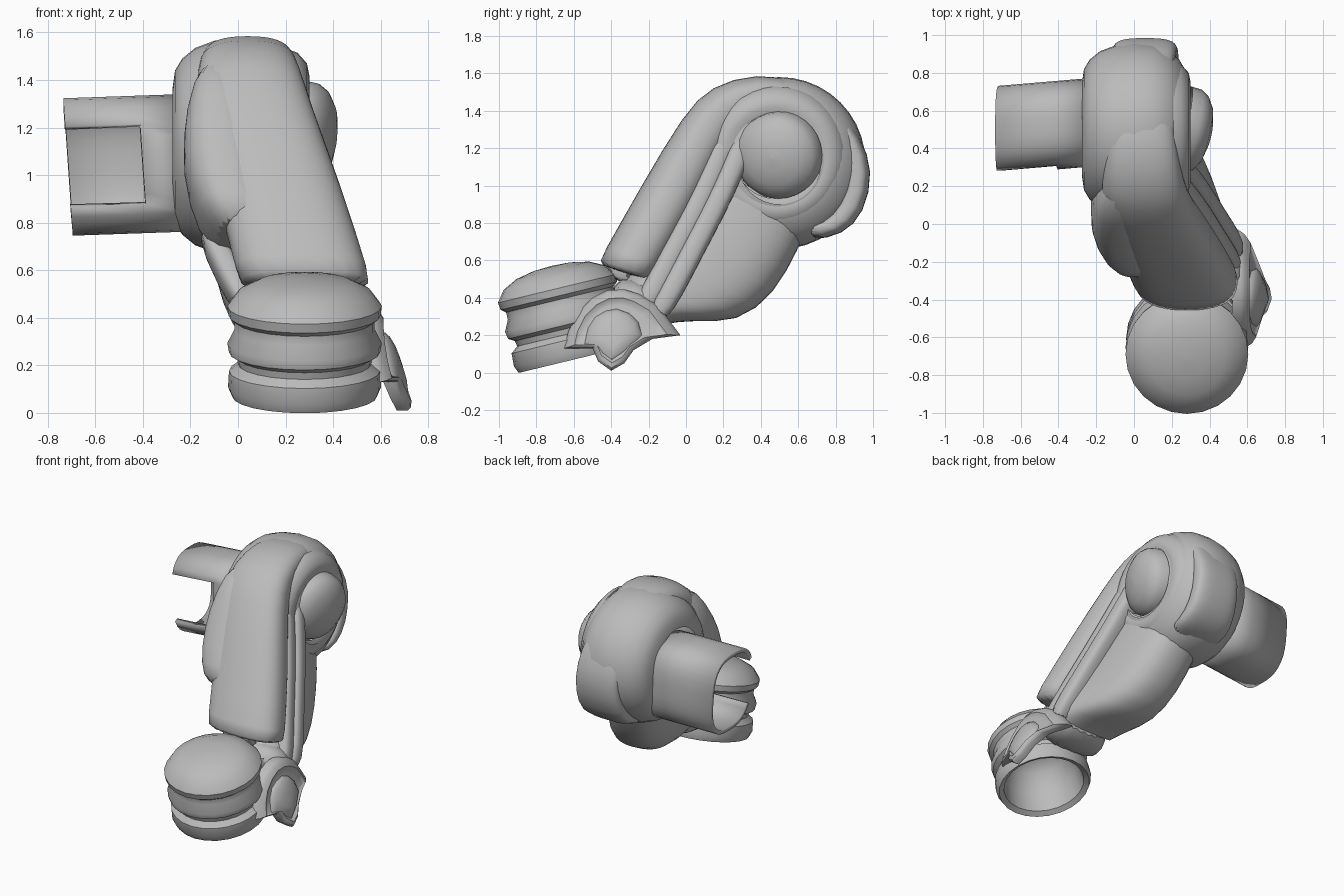
import bpy, bmesh, math
from mathutils import Vector

grey = bpy.data.materials.new("grey")
grey.diffuse_color = (0.5, 0.5, 0.5, 1)


def finish(bm, name, angle=40, subdiv=0):
    bmesh.ops.recalc_face_normals(bm, faces=bm.faces)
    me = bpy.data.meshes.new(name)
    bm.to_mesh(me)
    bm.free()
    me.materials.append(grey)
    me.shade_smooth()
    me.set_sharp_from_angle(angle=math.radians(angle))
    ob = bpy.data.objects.new(name, me)
    bpy.context.collection.objects.link(ob)
    if subdiv:
        mod = ob.modifiers.new("smooth", 'SUBSURF')
        mod.levels = mod.render_levels = subdiv
    return ob


def skin(bm, rings, caps=True):
    vs = [[bm.verts.new(p) for p in r] for r in rings]
    n = len(vs[0])
    for a, b in zip(vs, vs[1:]):
        for i in range(n):
            bm.faces.new((a[i], a[(i + 1) % n], b[(i + 1) % n], b[i]))
    if caps:
        bm.faces.new(vs[0])
        bm.faces.new(vs[-1])


def squircle(i, n, power):
    a = 2 * math.pi * (i + 0.5) / n
    return [math.copysign(abs(v) ** (2 / power), v) for v in (math.cos(a), math.sin(a))]


def loft(name, stations, power=2.6, n=20, caps=True):
    """Stations: front (y, z), back (y, z), centre x, half width."""
    bm = bmesh.new()
    rings = []
    for f, b, x, w in stations:
        F, B = Vector((x, *f)), Vector((x, *b))
        pts = [squircle(i, n, power) for i in range(n)]
        rings.append([(F + B) / 2 + Vector((w * c, 0, 0)) + (F - B) / 2 * s for c, s in pts])
    skin(bm, rings, caps)
    return finish(bm, name, 50, 1)


def lathe(name, profile, origin, axis, n=32, angle=40, caps=True):
    """Profile: (radius, distance along axis)."""
    rot = Vector((0, 0, 1)).rotation_difference(Vector(axis)).to_matrix()
    bm = bmesh.new()
    rings = []
    for r, h in profile:
        r = max(r, 0.0005)
        rings.append([Vector(origin) + rot @ Vector((r * math.cos(2 * math.pi * i / n),
                      r * math.sin(2 * math.pi * i / n), h)) for i in range(n)])
    skin(bm, rings, caps)
    return finish(bm, name, angle)


def leaning_plate(name, outline, layers):
    """Bowed side plate, lower edge leaning out. Layers: (scale, lift)."""
    cy, cz = -0.38, 0.22
    bm = bmesh.new()
    rings = []
    for s, d in layers:
        pts = [(cy + (y - cy) * s, cz + (z - cz) * s) for y, z in outline]
        rings.append([(0.58 + (0.45 - z) * 0.34 - 0.9 * (y + 0.36) ** 2 + d, y, z) for y, z in pts])
    skin(bm, rings)
    return finish(bm, name, 40)


# rounded upper joint, its side ring and its side dome
lathe("upper_joint", [(0.25, -0.275), (0.32, -0.265), (0.37, -0.235), (0.415, -0.18), (0.445, -0.1),
      (0.46, 0.0), (0.455, 0.1), (0.425, 0.18), (0.37, 0.24), (0.3, 0.28), (0.22, 0.3)],
      (0, 0.5, 1.12), (1, 0, 0), 40, 60, False)
lathe("side_ring", [(0.38, 0.21), (0.365, 0.25), (0.32, 0.29), (0.27, 0.3), (0.22, 0.28)],
      (0, 0.48, 1.15), (1, 0, 0), 36, 60, False)
lathe("side_dome", [(0.235, 0), (0.23, 0.06), (0.205, 0.1), (0.15, 0.135), (0.07, 0.155), (0, 0.16)],
      (0.25, 0.5, 1.165), (0.95, -0.22, -0.12), 28, 60, False)

# rear plate wrapping the back of the upper joint
loft("rear_plate", [((0.60, 1.47), (0.66, 1.54), 0.02, 0.14), ((0.72, 1.36), (0.82, 1.43), 0.03, 0.16),
     ((0.82, 1.22), (0.935, 1.26), 0.05, 0.17), ((0.86, 1.06), (1.005, 1.08), 0.06, 0.17),
     ((0.82, 0.9), (0.955, 0.85), 0.06, 0.18), ((0.72, 0.8), (0.84, 0.735), 0.05, 0.19),
     ((0.6, 0.8), (0.66, 0.7), 0.05, 0.19)], 3)

# inner limb
loft("inner_limb", [((0.08, 1.15), (0.66, 0.80), 0.05, 0.22), ((-0.02, 0.98), (0.61, 0.67), 0.09, 0.24),
     ((-0.1, 0.8), (0.48, 0.42), 0.15, 0.25), ((-0.2, 0.64), (0.28, 0.26), 0.21, 0.26),
     ((-0.3, 0.52), (0.03, 0.28), 0.27, 0.26), ((-0.36, 0.47), (-0.1, 0.26), 0.3, 0.25)], 2.5, caps=False)

# front shell sweeping over the joint
loft("front_shell", [((-0.475, 0.575), (-0.17, 0.48), 0.285, 0.28), ((-0.46, 0.61), (-0.15, 0.52), 0.28, 0.28),
     ((-0.24, 1.0), (0.05, 0.85), 0.175, 0.27), ((-0.01, 1.39), (0.22, 1.2), 0.065, 0.24),
     ((0.13, 1.535), (0.30, 1.33), 0.045, 0.22), ((0.38, 1.605), (0.42, 1.40), 0.04, 0.19),
     ((0.62, 1.56), (0.54, 1.38), 0.04, 0.17), ((0.74, 1.45), (0.63, 1.3), 0.04, 0.15)], 2.5)

# padded plate on the inner side
loft("inner_side_pad", [((0.14, 1.52), (0.32, 1.36), -0.09, 0.07), ((-0.01, 1.36), (0.3, 1.15), -0.085, 0.14),
     ((-0.15, 1.13), (0.22, 0.9), -0.07, 0.17), ((-0.27, 0.92), (0.12, 0.70), -0.02, 0.16),
     ((-0.315, 0.82), (0.03, 0.6), 0.03, 0.12)], 2.8)
loft("inner_lower_rail", [((-0.02, 0.82), (0.12, 0.74), -0.13, 0.06), ((-0.15, 0.6), (0.02, 0.52), -0.03, 0.06),
     ((-0.27, 0.46), (-0.1, 0.38), 0.05, 0.06)], 3)

# twin straps along the outer side, the rear one hugging the ring
strap_path = [(0.25, 0.24, 1.3), (0.31, 0.16, 1.1), (0.385, 0.06, 0.88), (0.455, -0.06, 0.66),
              (0.53, -0.17, 0.44), (0.56, -0.26, 0.3)]
for name, dy, out in (("front_strap", -0.01, 0.0), ("rear_strap", 0.09, 0.01)):
    loft(name, [((y + dy - 0.05, z + 0.025), (y + dy + 0.06, z - 0.035), x - 0.05 + out, 0.08)
                for x, y, z in strap_path], 3, 12)

# hollow ringed cuff with domed cap
lathe("ringed_cuff", [(0, 0.36), (0.12, 0.34), (0.2, 0.28), (0.25, 0.15), (0.27, 0.01), (0.305, -0.01),
      (0.322, 0.03), (0.318, 0.1), (0.28, 0.13), (0.285, 0.16), (0.318, 0.18), (0.325, 0.22),
      (0.295, 0.28), (0.295, 0.32), (0.32, 0.34), (0.325, 0.38), (0.28, 0.44), (0.2, 0.48),
      (0.1, 0.5), (0, 0.505)], (0.28, -0.6, 0.08), (0, -0.235, 0.972), 24, 38)

# lower joint block behind the cuff
loft("lower_joint", [((-0.42, 0.48), (-0.36, 0.19), 0.3, 0.27), ((-0.3, 0.52), (-0.22, 0.2), 0.32, 0.27),
     ((-0.14, 0.46), (-0.06, 0.22), 0.35, 0.21)], 2.6)
loft("cap_tongue", [((-0.45, 0.63), (-0.42, 0.5), 0.29, 0.1), ((-0.3, 0.58), (-0.27, 0.46), 0.29, 0.1)], 4)

# pointed side guard and its raised boss
guard = [(-0.65, 0.13), (-0.63, 0.22), (-0.58, 0.32), (-0.5, 0.4), (-0.42, 0.44), (-0.33, 0.445),
         (-0.25, 0.42), (-0.15, 0.36), (-0.09, 0.28), (-0.03, 0.2), (-0.18, 0.18), (-0.28, 0.12),
         (-0.33, 0.05), (-0.4, 0.01), (-0.47, 0.06), (-0.5, 0.13)]
leaning_plate("side_guard", guard, [(1, -0.06), (1, -0.015), (0.93, 0.005), (0.8, 0.015),
                                    (0.72, 0.0), (0.62, -0.005)])
boss = [(-0.55, 0.15), (-0.53, 0.24), (-0.49, 0.3), (-0.43, 0.335), (-0.37, 0.345), (-0.3, 0.32),
        (-0.25, 0.27), (-0.23, 0.2), (-0.31, 0.12), (-0.4, 0.06), (-0.48, 0.12)]
leaning_plate("side_guard_boss", boss, [(1, -0.04), (0.95, 0.0), (0.8, 0.015), (0.5, 0.025), (0.2, 0.027)])

# hollow axle tube with a slot at the front
bm = bmesh.new()
n = 32
rings = []
for x in (-0.715, -0.4, -0.22):
    cy = 0.535 + (x + 0.27) * 0.085
    cz = 1.05 + (x + 0.27) * 0.035
    rings.append([(x - 0.02 * s, cy + 0.235 * c, cz + 0.29 * s)
                  for c, s in (squircle(i, n, 2.8) for i in range(n))])
skin(bm, rings, False)
slot = [f for f in bm.faces if f.calc_center_median().x < -0.45
        and f.calc_center_median().y < 0.5 and abs(f.calc_center_median().z - 1.04) < 0.15]
bmesh.ops.delete(bm, geom=slot, context='FACES')
tube = finish(bm, "axle_tube", 40)
wall = tube.modifiers.new("wall", 'SOLIDIFY')
wall.thickness = 0.03
wall.offset = -1
